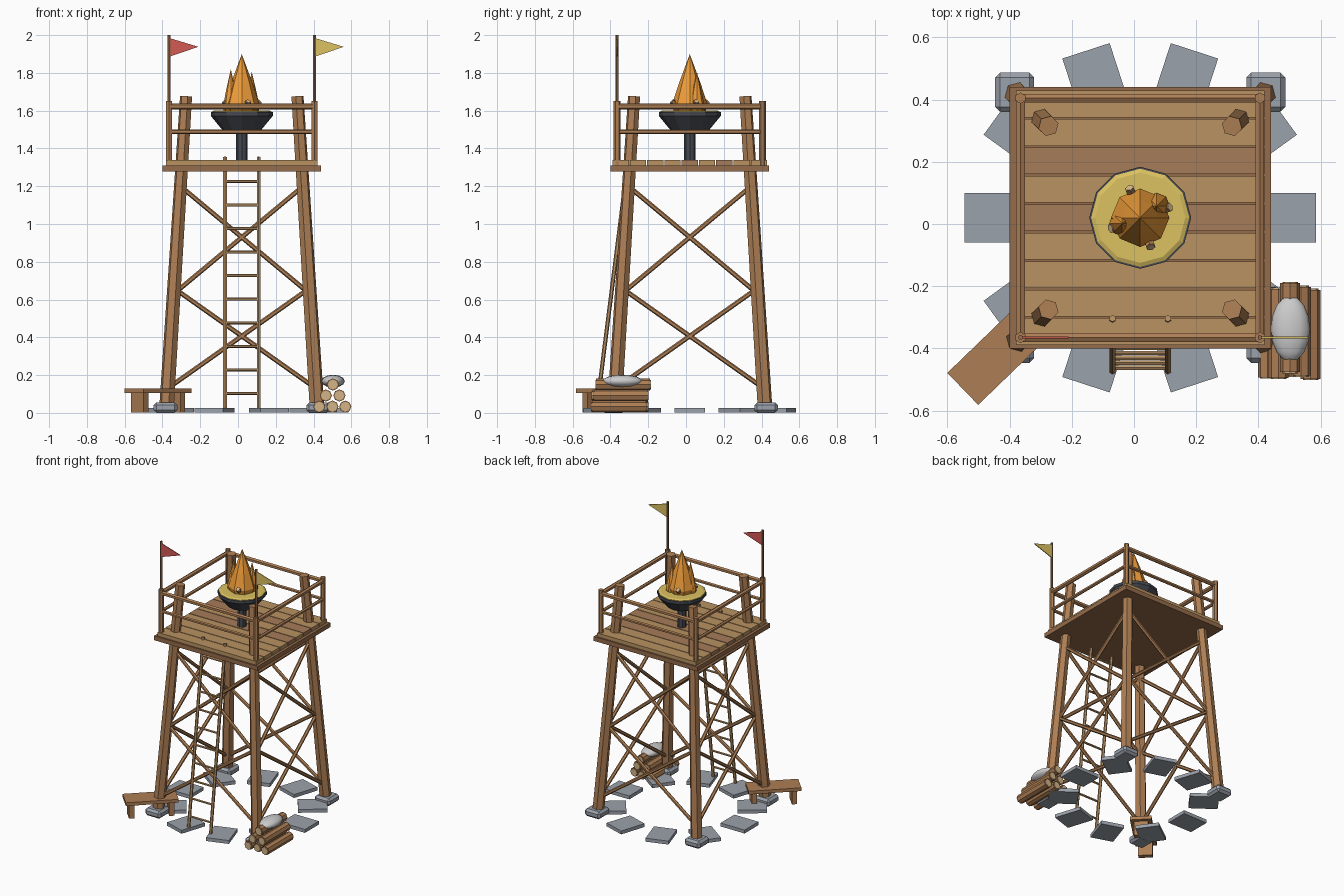
import bpy, bmesh, math
from mathutils import Vector, Matrix

if "Cube" in bpy.data.objects:
    bpy.data.objects.remove(bpy.data.objects["Cube"])

C = 0.02  # tower axis in x and y


def mat(name, rgb):
    m = bpy.data.materials.new(name)
    m.diffuse_color = (*rgb, 1)
    m.use_nodes = True
    m.node_tree.nodes["Principled BSDF"].inputs["Base Color"].default_value = m.diffuse_color
    return m


WOOD = mat("wood", (0.42, 0.21, 0.09))
DARK_WOOD = mat("dark_wood", (0.30, 0.15, 0.07))
PLANK = mat("plank", (0.48, 0.29, 0.12))
PLANK2 = mat("plank_dark", (0.38, 0.20, 0.10))
POLE = mat("pole_wood", (0.50, 0.29, 0.13))
CUT = mat("cut_wood", (0.65, 0.46, 0.25))
STONE = mat("stone", (0.33, 0.36, 0.41))
IRON = mat("iron", (0.06, 0.065, 0.08))
GOLD = mat("gold", (0.72, 0.54, 0.12))
FIRE = mat("fire", (0.85, 0.33, 0.04))
RED = mat("red_cloth", (0.65, 0.10, 0.09))
SACK = mat("sack_cloth", (0.85, 0.85, 0.85))


def finish(name, bm, m):
    bmesh.ops.recalc_face_normals(bm, faces=bm.faces[:])
    me = bpy.data.meshes.new(name)
    bm.to_mesh(me)
    bm.free()
    ob = bpy.data.objects.new(name, me)
    bpy.context.collection.objects.link(ob)
    me.materials.append(m)
    return ob


def rod(name, a, b, r, m, r2=None, n=6):
    a, b = Vector(a), Vector(b)
    d = b - a
    M = Matrix.Translation((a + b) / 2) @ d.to_track_quat('Z', 'Y').to_matrix().to_4x4()
    bm = bmesh.new()
    bmesh.ops.create_cone(bm, cap_ends=True, segments=n, radius1=r,
                          radius2=r if r2 is None else r2, depth=d.length, matrix=M)
    return finish(name, bm, m)


def box(name, loc, size, m, rot=0.0, bevel=0.0):
    bm = bmesh.new()
    bmesh.ops.create_cube(bm, size=1, matrix=Matrix.Translation(loc)
                          @ Matrix.Rotation(rot, 4, 'Z') @ Matrix.Diagonal((*size, 1)))
    if bevel:
        bmesh.ops.bevel(bm, geom=bm.edges[:], offset=bevel, segments=1, affect='EDGES')
    return finish(name, bm, m)


def lathe(name, profile, m, n, loc):
    bm = bmesh.new()
    vs = [bm.verts.new((r, 0, z)) for r, z in profile]
    es = [bm.edges.new(p) for p in zip(vs, vs[1:])]
    bmesh.ops.spin(bm, geom=vs + es, cent=(0, 0, 0), axis=(0, 0, 1),
                   angle=2 * math.pi, steps=n)
    bmesh.ops.remove_doubles(bm, verts=bm.verts[:], dist=1e-4)
    bmesh.ops.translate(bm, verts=bm.verts[:], vec=loc)
    return finish(name, bm, m)


# corner legs on stone footings
def leg_pt(sx, sy, z):
    o = 0.400 - 0.105 * z / 1.675
    return (C + sx * o, C + sy * o, z)


corners = [(-1, -1), (1, -1), (1, 1), (-1, 1)]
for i, (sx, sy) in enumerate(corners):
    rod(f"leg_{i}", leg_pt(sx, sy, 0.03), leg_pt(sx, sy, 1.675), 0.040, WOOD, 0.033)
    box(f"footing_{i}", (C + sx * 0.404, C + sy * 0.404, 0.028), (0.125, 0.125, 0.055),
        STONE, bevel=0.015)

# cross braces, deck rails and posts on each side
for i, a in enumerate(corners):
    b = corners[(i + 1) % 4]
    for j, (z0, z1) in enumerate([(0.13, 0.66), (0.63, 1.20)]):
        rod(f"brace_{i}_{j}_a", leg_pt(*a, z0), leg_pt(*b, z1), 0.0125, WOOD)
        rod(f"brace_{i}_{j}_b", leg_pt(*b, z0), leg_pt(*a, z1), 0.0125, WOOD)
    pa, pb = [(C + s[0] * 0.385, C + s[1] * 0.385) for s in (a, b)]
    rod(f"rail_post_{i}", (*pa, 1.31), (*pa, 1.65), 0.018, WOOD)
    rod(f"top_rail_{i}", (*pa, 1.622), (*pb, 1.622), 0.016, WOOD)
    rod(f"mid_rail_{i}", (*pa, 1.488), (*pb, 1.488), 0.012, WOOD)

# deck slab and planks
box("deck_base", (C, C, 1.295), (0.84, 0.84, 0.032), DARK_WOOD)
for i in range(9):
    box(f"deck_plank_{i}", (C, C + (i - 4) * 0.0915, 1.324), (0.80, 0.086, 0.028),
        PLANK2 if i in (4, 6) else PLANK)

# ladder
def ladder_y(z):
    return -0.475 + 0.172 * z / 1.36


for s in (-1, 1):
    x = C + s * 0.089
    rod(f"ladder_rail_{s}", (x, ladder_y(0), 0.003), (x, ladder_y(1.355), 1.355), 0.011, POLE)
for i in range(10):
    z = 0.103 + i * 0.1247
    rod(f"ladder_rung_{i}", (C - 0.089, ladder_y(z), z), (C + 0.089, ladder_y(z), z), 0.008, POLE)

# fire bowl
rod("bowl_stem", (C, C, 1.33), (C, C, 1.51), 0.030, IRON, n=8)
lathe("fire_bowl", [(0, 1.492), (0.098, 1.492), (0.164, 1.572), (0.164, 1.592), (0, 1.592)],
      IRON, 12, (C, C, 0))
lathe("bowl_rim", [(0.158, 1.588), (0.158, 1.596), (0.145, 1.602), (0.08, 1.602), (0.08, 1.588)],
      GOLD, 12, (C, C, 0))

# flames and kindling
for name, x, y, r, top in [("main", C, C, 0.094, 1.90), ("left", -0.038, 0.002, 0.042, 1.82),
                           ("right", 0.073, 0.058, 0.042, 1.805)]:
    h = top - 1.585
    lathe(f"flame_{name}", [(0, 1.585), (r * 0.85, 1.585), (r, 1.585 + h * 0.15),
                            (r * 0.62, 1.585 + h * 0.5), (0, top)], FIRE, 8, (x, y, 0))
for i in range(4):
    t = math.radians(20 + 90 * i)
    d = Vector((math.cos(t), math.sin(t), 0))
    o = Vector((C, C, 0))
    p, q = o + d * 0.03 + Vector((0, 0, 1.585)), o + d * 0.10 + Vector((0, 0, 1.648))
    rod(f"kindling_{i}", p, q, 0.016, WOOD)
    rod(f"kindling_end_{i}", q, q + (q - p).normalized() * 0.003, 0.012, CUT)

# pennants on the front corners
for name, s, m in [("left", -1, RED), ("right", 1, GOLD)]:
    x, y = C + s * 0.385, C - 0.385
    rod(f"flag_pole_{name}", (x, y, 1.31), (x, y, 2.0), 0.008, DARK_WOOD)
    bm = bmesh.new()
    f = bm.faces.new([bm.verts.new(v) for v in
                      [(x, y - 0.003, 1.885), (x + 0.155, y - 0.003, 1.938), (x, y - 0.003, 1.985)]])
    ext = bmesh.ops.extrude_face_region(bm, geom=[f])["geom"]
    bmesh.ops.translate(bm, vec=(0, 0.006, 0),
                        verts=[g for g in ext if isinstance(g, bmesh.types.BMVert)])
    finish(f"pennant_{name}", bm, m)

# ring of paving stones
for i in range(10):
    t = i * math.pi / 5
    box(f"paving_stone_{i}", (C + 0.467 * math.cos(t), C + 0.467 * math.sin(t), 0.0135),
        (0.195, 0.16, 0.025), STONE, rot=t)

# bench
ang = math.radians(44)
bx, by = -0.423, -0.407
box("bench_seat", (bx, by, 0.118), (0.355, 0.143, 0.024), WOOD, rot=ang)
for s in (-1, 1):
    box(f"bench_leg_{s}", (bx + s * 0.135 * math.cos(ang), by + s * 0.135 * math.sin(ang), 0.055),
        (0.035, 0.095, 0.108), WOOD, rot=ang)

# log pile
logs = [(0.43, 0.033, -0.35), (0.50, 0.033, -0.345), (0.568, 0.033, -0.355),
        (0.465, 0.092, -0.352), (0.537, 0.092, -0.345), (0.502, 0.150, -0.333)]
for i, (x, z, y) in enumerate(logs):
    rod(f"log_{i}", (x, y - 0.143, z), (x, y + 0.143, z), 0.032, WOOD, n=8)
    rod(f"log_ends_{i}", (x, y - 0.147, z), (x, y + 0.147, z), 0.025, CUT, n=8)

# sack lying on the logs
bm = bmesh.new()
bmesh.ops.create_uvsphere(bm, u_segments=12, v_segments=8, radius=1,
                          matrix=Matrix.Translation((0.503, -0.337, 0.168))
                          @ Matrix.Diagonal((0.063, 0.106, 0.034, 1))
                          @ Matrix.Rotation(math.pi / 2, 4, 'X'))
for f in bm.faces:
    f.smooth = True
finish("sack", bm, SACK)
